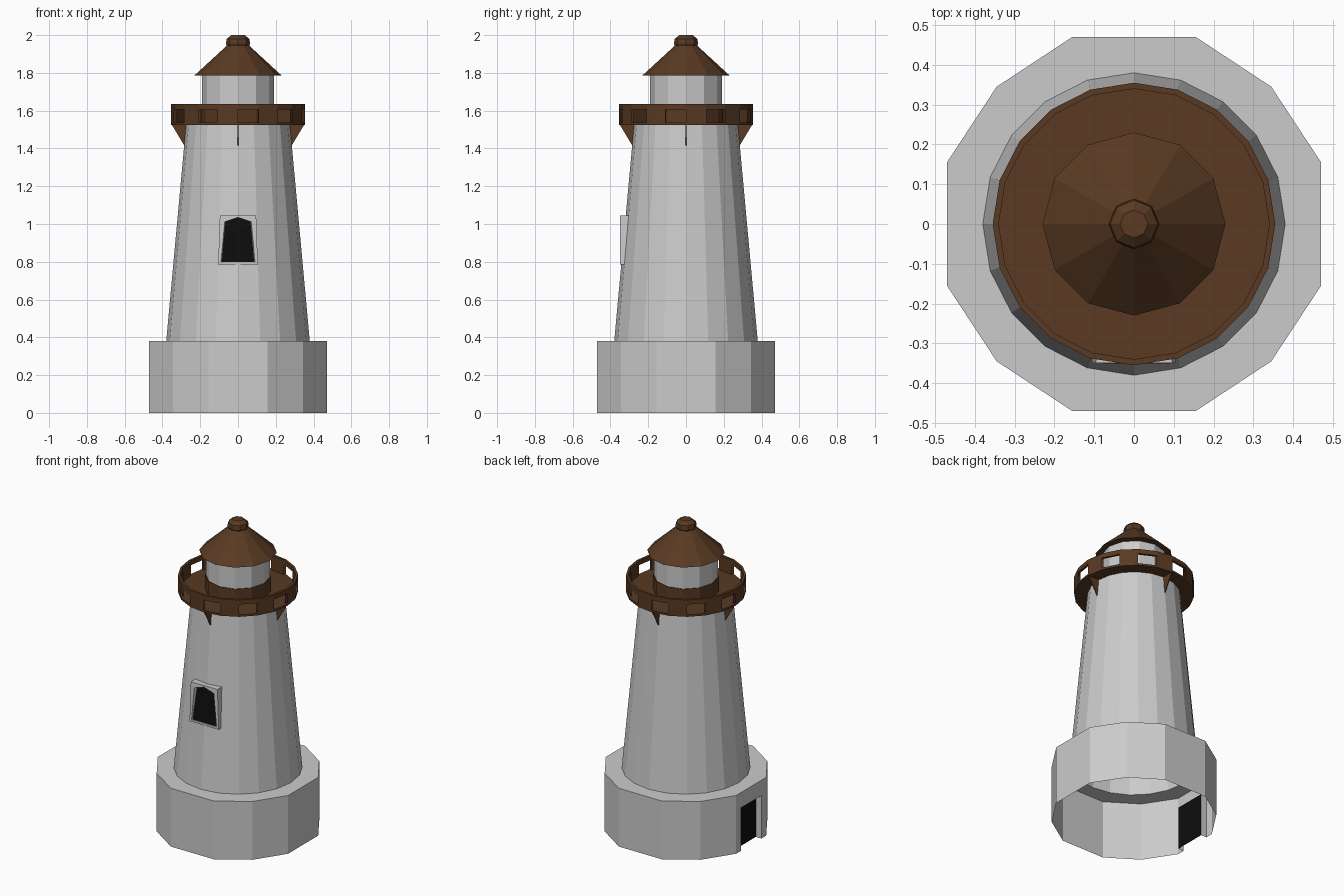
import bpy, bmesh
from math import sin, cos, pi

if "Cube" in bpy.data.objects:
    bpy.data.objects.remove(bpy.data.objects["Cube"])


def colour(name, rgb):
    m = bpy.data.materials.new(name)
    m.diffuse_color = (*rgb, 1)
    m.use_nodes = True
    m.node_tree.nodes["Principled BSDF"].inputs["Base Color"].default_value = m.diffuse_color
    return m


BROWN = colour("rust_brown", (0.10, 0.042, 0.016))
BLACK = colour("dark_opening", (0.004, 0.004, 0.004))


def finish(name, bm, mat=None, recalc=True):
    bmesh.ops.remove_doubles(bm, verts=bm.verts, dist=1e-5)
    if recalc:
        bmesh.ops.recalc_face_normals(bm, faces=bm.faces)
    me = bpy.data.meshes.new(name)
    bm.to_mesh(me)
    bm.free()
    ob = bpy.data.objects.new(name, me)
    bpy.context.collection.objects.link(ob)
    if mat:
        me.materials.append(mat)
    return ob


def face(bm, pts):
    return bm.faces.new([bm.verts.new(p) for p in pts])


def ring(r, z, n):
    return [(r * sin(2 * pi * k / n), -r * cos(2 * pi * k / n), z) for k in range(n)]


def skin(bm, a, b, skip=()):
    n = len(a)
    for k in range(n):
        if k not in skip:
            j = (k + 1) % n
            face(bm, [a[k], a[j], b[j], b[k]])


def lathe(name, profile, n, mat=None, bottom=False, top=False, loop=False):
    bm = bmesh.new()
    rings = [ring(r, z, n) for r, z in profile]
    for a, b in zip(rings, rings[1:] + (rings[:1] if loop else [])):
        if a is not b:
            skin(bm, a, b)
    if bottom:
        face(bm, rings[0][::-1])
    if top:
        face(bm, rings[-1])
    return finish(name, bm, mat)


# Twelve-sided hollow base; the -x side has the doorway
H, X, W, D, DH = 0.38, 0.47, 0.155, 0.105, 0.28
quarter = [(X, W), (0.345, 0.345), (W, X)]
plan = quarter + [(-x, y) for x, y in quarter[::-1]]
plan += [(-x, -y) for x, y in quarter] + [(x, -y) for x, y in quarter[::-1]]
bm = bmesh.new()
low, high = [(x, y, 0) for x, y in plan], [(x, y, H) for x, y in plan]
skin(bm, low, high, skip=(5,))
for s in (-1, 1):
    face(bm, [(-X, s * W, 0), (-X, s * D, 0), (-X, s * D, DH), (-X, s * D, H), (-X, s * W, H)])
    face(bm, [(-X, s * D, 0), (-0.43, s * D, 0), (-0.43, s * D, DH), (-X, s * D, DH)])
face(bm, [(-X, -D, DH), (-X, D, DH), (-X, D, H), (-X, -D, H)])
face(bm, [(-X, -D, DH), (-X, D, DH), (-0.43, D, DH), (-0.43, -D, DH)])
edges = []
for loop in (high, ring(0.38, H, 20)):
    vs = [bm.verts.new(p) for p in loop]
    edges += [bm.edges.new((vs[i - 1], vs[i])) for i in range(len(vs))]
bmesh.ops.triangle_fill(bm, edges=edges, use_beauty=True, normal=(0, 0, 1))
finish("base", bm)

# Black door at the back of the recess
bm = bmesh.new()
face(bm, [(-0.43, D, 0), (-0.43, -D, 0), (-0.43, -D, DH), (-0.43, D, DH)])
finish("door", bm, BLACK, recalc=False)

# Tapered tower
lathe("tower", [(0.38, H), (0.275, 1.525)], 20)

# Window frame with a low pointed arch, and dark pane lying on the tower wall
outer = [(-0.105, 0.785), (0.105, 0.785), (0.096, 1.045), (0, 1.045), (-0.096, 1.045)]
inner = [(-0.085, 0.80), (0.085, 0.80), (0.066, 1.012), (0, 1.035), (-0.066, 1.012)]


def wall(z):
    return -(0.38 - 0.105 * (z - H) / 1.145)


bm = bmesh.new()
front = [(x, -0.349, z) for x, z in outer]
lip = [(x * 1.06, -0.350, z) for x, z in inner]
pane = [(x, wall(z) - 0.003, z) for x, z in inner]
skin(bm, [(x, wall(z) + 0.02, z) for x, z in outer], front)
skin(bm, front, lip)
skin(bm, lip, pane)
finish("window_frame", bm)
bm = bmesh.new()
face(bm, pane)
finish("window_pane", bm, BLACK, recalc=False)

# Gallery floor, top rail and alternating posts
lathe("gallery_floor", [(0.355, 1.525), (0.355, 1.538)], 20, BROWN, bottom=True, top=True)
lathe("gallery_rail", [(0.355, 1.605), (0.355, 1.635), (0.34, 1.635), (0.34, 1.605)],
      20, BROWN, loop=True)
bm = bmesh.new()
corners = [ring(r, z, 20) for r, z in
           [(0.355, 1.538), (0.355, 1.605), (0.34, 1.605), (0.34, 1.538)]]
for k in range(1, 20, 2):
    j = (k + 1) % 20
    a, b = [c[k] for c in corners], [c[j] for c in corners]
    skin(bm, a, b)
finish("gallery_posts", bm, BROWN)

# Four thin triangular brackets under the gallery
bm = bmesh.new()
for k in range(4):
    c, s = cos(k * pi / 2), sin(k * pi / 2)
    tri = [(0.27, 1.525), (0.35, 1.525), (0.284, 1.415)]
    sides = [[(r * c - t * s, r * s + t * c, z) for r, z in tri] for t in (-0.003, 0.003)]
    skin(bm, *sides)
    face(bm, sides[0])
    face(bm, sides[1][::-1])
finish("gallery_brackets", bm, BROWN)

# Lantern room on its brown drum, with conical roof and knob
lathe("lantern_drum", [(0.195, 1.538), (0.195, 1.63)], 12, BROWN, top=True)
lathe("lantern", [(0.19, 1.63), (0.19, 1.79)], 12)
lathe("roof", [(0.23, 1.787), (0.055, 1.948)], 12, BROWN, bottom=True, top=True)
lathe("roof_knob", [(0.058, 1.94), (0.064, 1.955), (0.06, 1.98), (0.035, 2.0)],
      8, BROWN, bottom=True, top=True)
